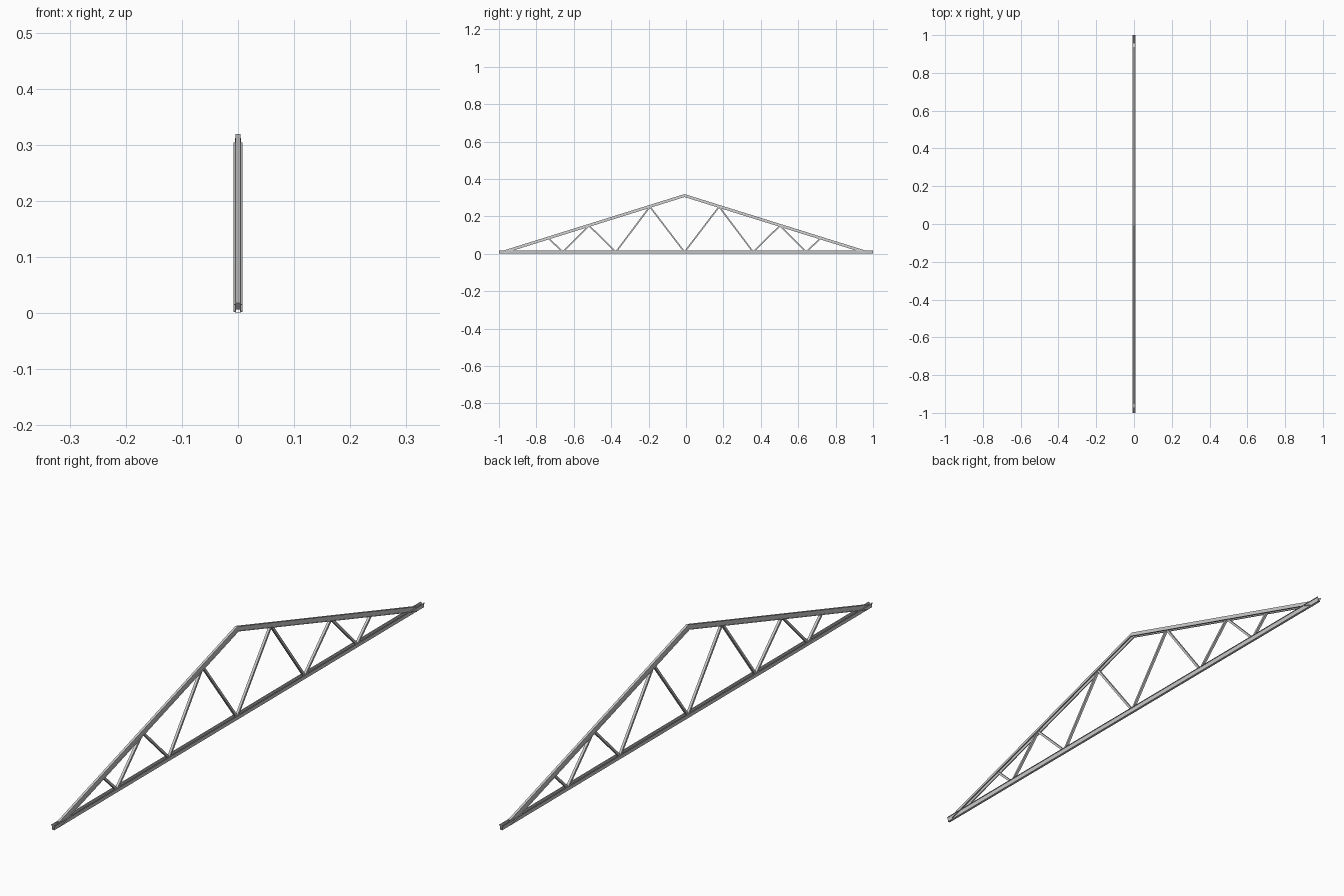
import bpy, bmesh
from mathutils import Vector

if "Cube" in bpy.data.objects:
    bpy.data.objects.remove(bpy.data.objects["Cube"])

YC = -0.008          # ridge line and web layout centre
DEPTH = 0.016        # chord depth
T = 0.0013           # sheet thickness

# Half of a hat section as (x, distance from the crown), outer skin then inner skin
outer = [(0.0042, 0), (0.0057, DEPTH - T), (0.0084, DEPTH - T)]
inner = [(0.0084, DEPTH), (0.0045, DEPTH), (0.0031, T)]
half = outer + inner
HAT = half[:3] + half[3:] + [(-x, d) for x, d in reversed(inner)] + [(-x, d) for x, d in reversed(outer)]
BOX = [(-0.0042, -0.0038), (0.0042, -0.0038), (0.0042, 0.0038), (-0.0042, 0.0038)]


def sweep(name, ring_a, ring_b):
    """Skin two matching cross-sections into a closed bar."""
    bm = bmesh.new()
    a = [bm.verts.new(p) for p in ring_a]
    b = [bm.verts.new(p) for p in ring_b]
    n = len(a)
    for i in range(n):
        j = (i + 1) % n
        bm.faces.new((a[i], a[j], b[j], b[i]))
    bm.faces.new(a[::-1])
    bm.faces.new(b)
    bmesh.ops.recalc_face_normals(bm, faces=bm.faces)
    mesh = bpy.data.meshes.new(name)
    bm.to_mesh(mesh)
    bm.free()
    ob = bpy.data.objects.new(name, mesh)
    bpy.context.collection.objects.link(ob)
    return ob


def chord(name, start, end, down):
    """Hat section with vertical end cuts; the crown runs from start to end (y, z)."""
    rings = [[(x, y, z + down * d) for x, d in HAT] for y, z in (start, end)]
    return sweep(name, *rings)


def web(name, start, end):
    """Box strut between two (y, z) points."""
    a, b = Vector((0, *start)), Vector((0, *end))
    along = (b - a).normalized()
    side = along.cross(Vector((1, 0, 0)))
    rings = [[p + Vector((u, 0, 0)) + side * v for u, v in BOX] for p in (a, b)]
    return sweep(name, *rings)


# Bottom chord, crown down
chord("bottom_chord", (-1, 0), (1, 0), 1)

# Web nodes as distance from the ridge: (bottom, top) zigzag
RIDGE, FOOT_Y, FOOT_Z = 0.319, 0.965, 0.018
slope = (RIDGE - FOOT_Z) / FOOT_Y
bottom_nodes = [0.0, 0.367, 0.65]
top_nodes = [0.185, 0.51, 0.727]

for side, label in ((-1, "left"), (1, "right")):
    # Rafter, crown up
    chord("rafter_" + label, (YC, RIDGE), (YC + side * FOOT_Y, FOOT_Z), -1)

    # Zigzag of struts from the middle out to the eave
    path = []
    for b, t in zip(bottom_nodes, top_nodes):
        path.append((YC + side * b, 0.009))
        path.append((YC + side * t, RIDGE - slope * t - 0.010))
    for i in range(len(path) - 1):
        web(f"web_{label}_{i + 1}", path[i], path[i + 1])
